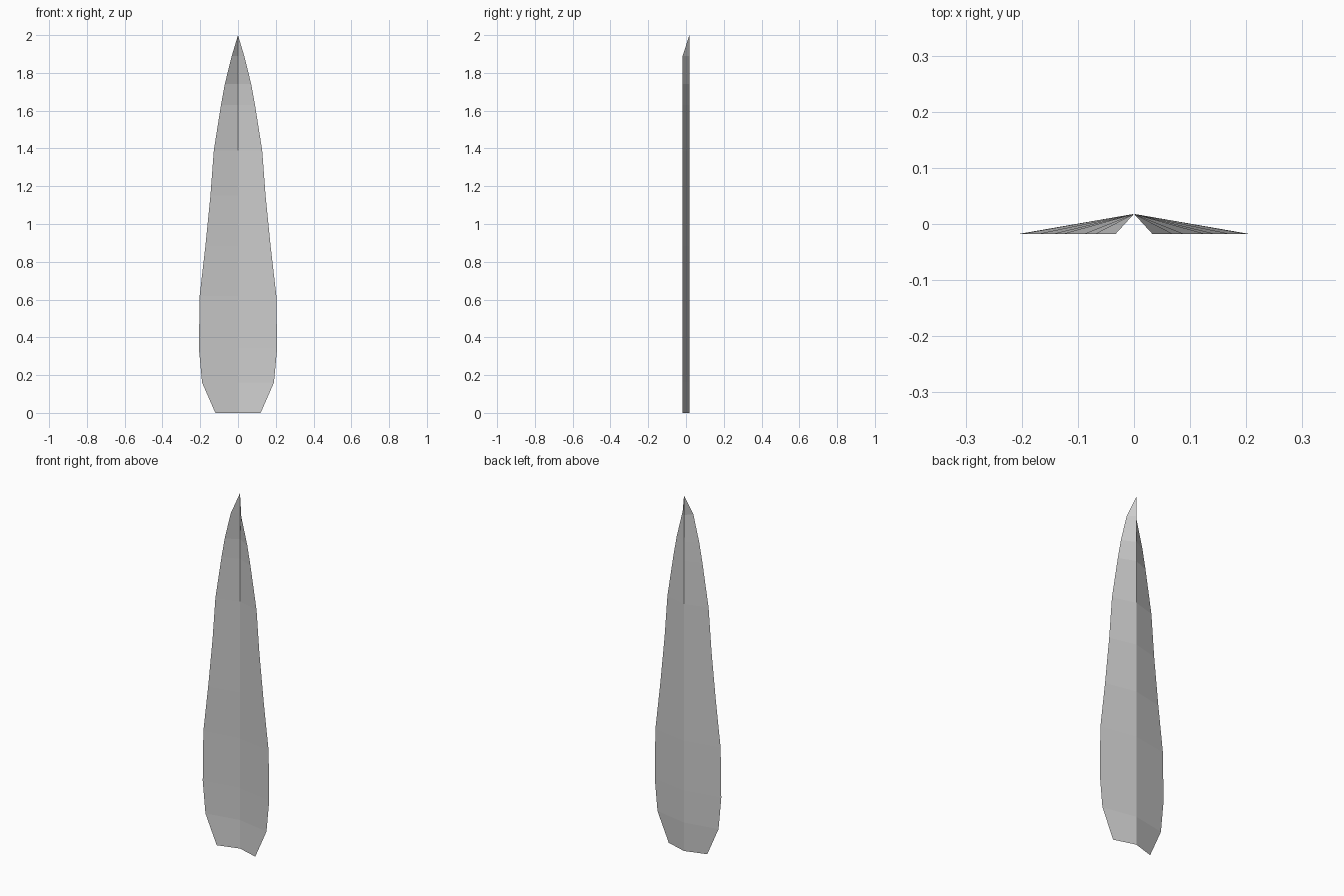
import bpy, bmesh

if "Cube" in bpy.data.objects:
    bpy.data.objects.remove(bpy.data.objects["Cube"])

# Half-width of the leaf at each height
PROFILE = [(0.0, 0.12), (0.16, 0.19), (0.34, 0.207), (0.62, 0.203), (0.88, 0.173),
           (1.15, 0.146), (1.39, 0.128), (1.63, 0.09), (1.74, 0.07), (1.89, 0.033)]
FOLD = 0.018  # spine sits behind the centre, rims in front

# Right half of the folded blade: spine to rim strips
bm = bmesh.new()
spine = [bm.verts.new((0, FOLD, z)) for z, w in PROFILE]
rim = [bm.verts.new((w, -FOLD, z)) for z, w in PROFILE]
for i in range(len(PROFILE) - 1):
    bm.faces.new((spine[i], rim[i], rim[i + 1], spine[i + 1]))

# Pointed tip
tip = bm.verts.new((0, FOLD, 2.0))
bm.faces.new((spine[-1], rim[-1], tip))

mesh = bpy.data.meshes.new("leaf_blade")
bm.to_mesh(mesh)
bm.free()
leaf = bpy.data.objects.new("leaf_blade", mesh)
bpy.context.collection.objects.link(leaf)

# Mirror to the left half, welded along the spine
mirror = leaf.modifiers.new("mirror", 'MIRROR')
mirror.use_axis = (True, False, False)
mirror.use_clip = True
